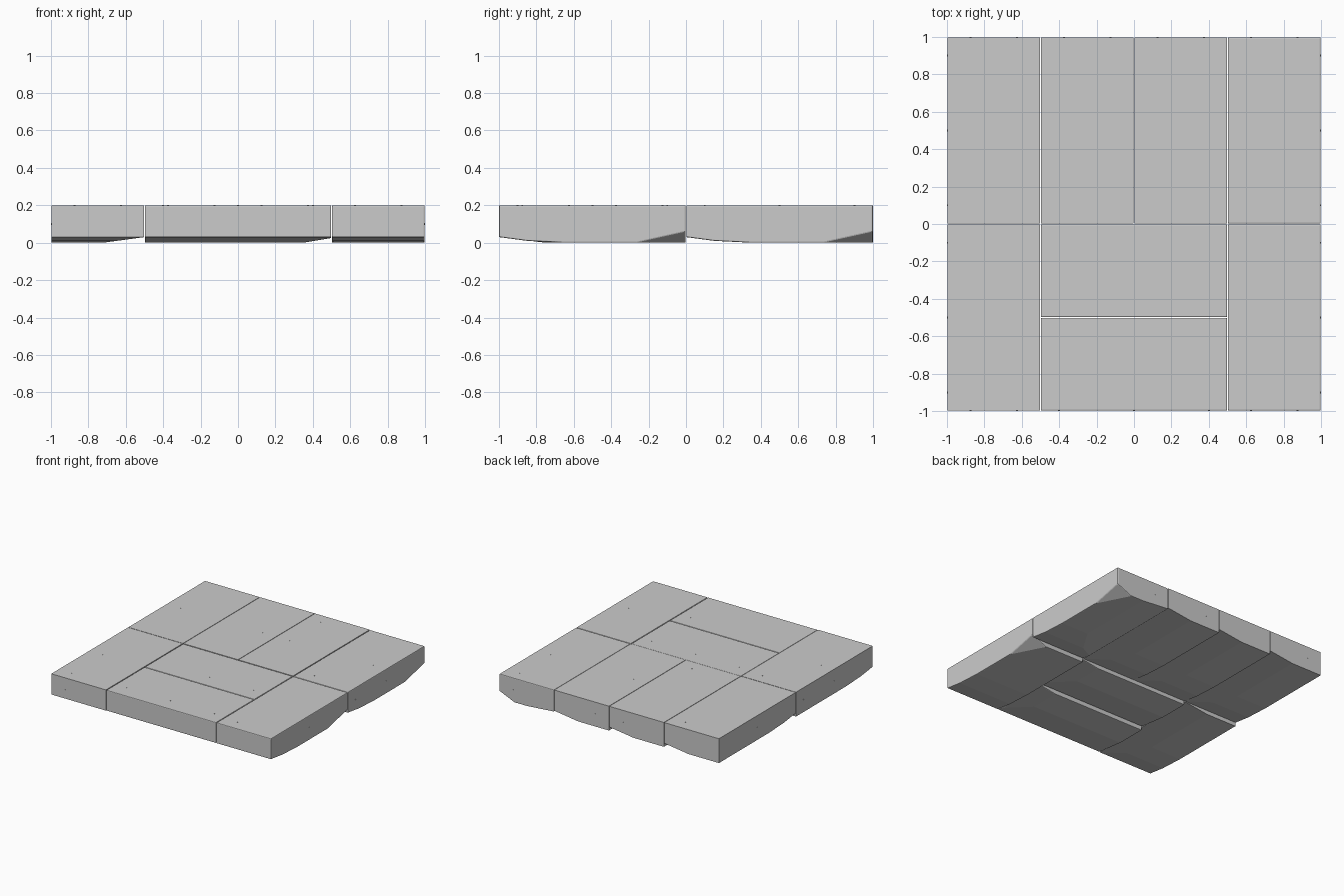
import bpy, bmesh
from mathutils import Matrix, Vector

if "Cube" in bpy.data.objects:
    bpy.data.objects.remove(bpy.data.objects["Cube"])

GAP = 0.002
H = 0.2


def cut_below(bm, point, gx, gy):
    """Trim away everything under the plane through point with slopes gx, gy."""
    res = bmesh.ops.bisect_plane(bm, geom=bm.verts[:] + bm.edges[:] + bm.faces[:],
                                 dist=1e-6, plane_co=point,
                                 plane_no=Vector((gx, gy, -1)).normalized(), clear_outer=True)
    edges = [e for e in res["geom_cut"] if isinstance(e, bmesh.types.BMEdge)]
    if edges:
        bmesh.ops.edgenet_fill(bm, edges=edges)
    bmesh.ops.recalc_face_normals(bm, faces=bm.faces)


def slab(name, x0, x1, y0, y1, cuts):
    bm = bmesh.new()
    m = Matrix.Translation(((x0 + x1) / 2, (y0 + y1) / 2, H / 2)) @ \
        Matrix.Diagonal((x1 - x0 - 2 * GAP, y1 - y0 - 2 * GAP, H, 1))
    bmesh.ops.create_cube(bm, size=1, matrix=m)
    # worn underside, made of sloping cuts
    for c in cuts:
        if c == "front":
            cut_below(bm, (x0, y0 + 0.15, 0.01), 0, -0.05)
            cut_below(bm, (x0, y0, 0.03), 0, -0.133)
        elif c == "front_short":
            cut_below(bm, (x0, y0, 0.03), 0, -0.12)
        elif c == "right":
            cut_below(bm, (x1, y0, 0.03), 0.136, 0)
        elif c == "right_end":
            cut_below(bm, (x1, y0, 0.025), 0.167, 0)
        elif c == "left":
            cut_below(bm, (x0, y0, 0.02), -0.08, 0)
        elif c == "corner":
            cut_below(bm, (x1, y1, 0.06), 0.06 / 0.14, 0.06 / 0.27)
    me = bpy.data.meshes.new(name)
    bm.to_mesh(me)
    bm.free()
    ob = bpy.data.objects.new(name, me)
    bpy.context.collection.objects.link(ob)
    bev = ob.modifiers.new("soft_edges", "BEVEL")
    bev.width = 0.006
    bev.segments = 2
    bev.limit_method = "ANGLE"
    bev.angle_limit = 0.7


def steps(a, b, long_side):
    c, half = (a + b) / 2, (b - a) / 2
    return [c - 0.4, c, c + 0.4] if long_side else [c - half / 2, c + half / 2]


def pits(bm, x0, x1, y0, y1):
    """Tiny round marks on the top and the four sides of one slab."""
    xs = steps(x0, x1, x1 - x0 > 0.7)
    ys = steps(y0, y1, y1 - y0 > 0.7)
    spots = [((x, y, H), "Z") for x in xs for y in ys]
    spots += [((x, y, H / 2), "X") for x in (x0 + GAP, x1 - GAP) for y in ys]
    spots += [((x, y, H / 2), "Y") for y in (y0 + GAP, y1 - GAP) for x in xs]
    for p, axis in spots:
        rot = Matrix() if axis == "Z" else Matrix.Rotation(1.570796, 4, "Y" if axis == "X" else "X")
        bmesh.ops.create_cone(bm, cap_ends=True, segments=8, radius1=0.005, radius2=0.005,
                              depth=0.001, matrix=Matrix.Translation(p) @ rot)


SLABS = [
    ("back_slab_1", -1, -0.5, 0, 1, ["front", "right"]),
    ("back_slab_2", -0.5, 0, 0, 1, ["front", "right"]),
    ("back_slab_3", 0, 0.5, 0, 1, ["front", "right"]),
    ("back_slab_4", 0.5, 1, 0, 1, ["front", "left", "corner"]),
    ("front_slab_left", -1, -0.5, -1, 0, ["front", "right"]),
    ("front_slab_right", 0.5, 1, -1, 0, ["front", "corner"]),
    ("middle_slab_front", -0.5, 0.5, -1, -0.5, ["front_short", "right_end"]),
    ("middle_slab_back", -0.5, 0.5, -0.5, 0, ["front_short", "right_end"]),
]

marks = bmesh.new()
for s in SLABS:
    slab(*s)
    pits(marks, *s[1:5])
me = bpy.data.meshes.new("surface_marks")
marks.to_mesh(me)
marks.free()
bpy.context.collection.objects.link(bpy.data.objects.new("surface_marks", me))
